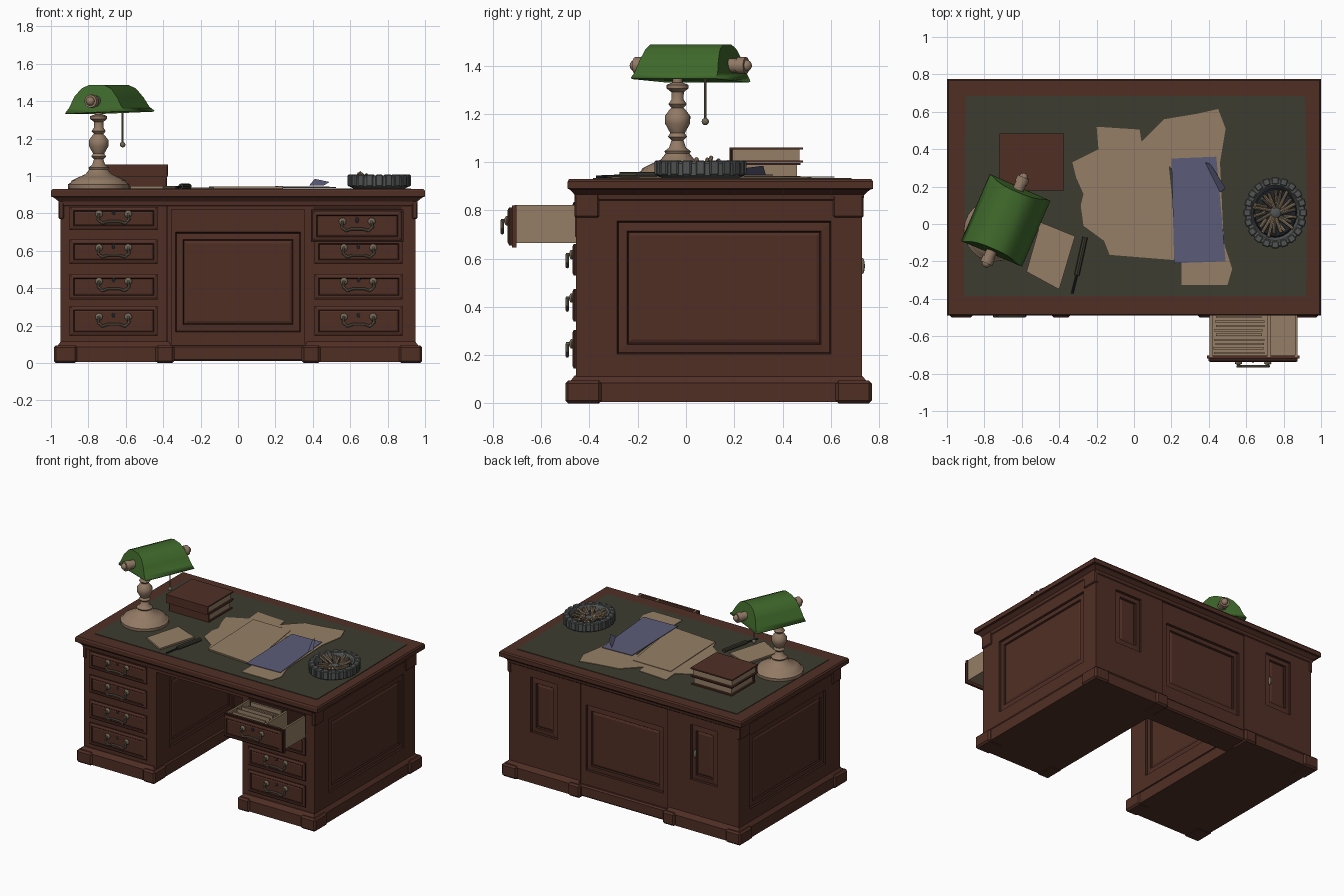
import bpy, bmesh, math, random
from mathutils import Vector, Matrix

if "Cube" in bpy.data.objects:
    bpy.data.objects.remove(bpy.data.objects["Cube"])

random.seed(4)

def material(name, rgb):
    m = bpy.data.materials.new(name)
    m.diffuse_color = (*rgb, 1)
    m.use_nodes = True
    m.node_tree.nodes["Principled BSDF"].inputs["Base Color"].default_value = m.diffuse_color
    return m

WOOD = material("red_brown_wood", (0.080, 0.028, 0.018))
DARK = material("dark_wood", (0.036, 0.013, 0.009))
LEATHER = material("olive_leather", (0.047, 0.045, 0.029))
GREEN = material("green_glass", (0.050, 0.140, 0.024))
TAN = material("tan_paper", (0.300, 0.212, 0.132))
BLUE = material("blue_folder", (0.105, 0.105, 0.190))
BRASS = material("pale_brass", (0.290, 0.195, 0.130))
AGED = material("aged_brass", (0.170, 0.140, 0.095))
GREY = material("grey_stone", (0.085, 0.088, 0.088))
INK = material("blue_black", (0.014, 0.018, 0.022))

def finish(name, bm, mat, smooth=False, mats=None):
    bmesh.ops.recalc_face_normals(bm, faces=bm.faces)
    me = bpy.data.meshes.new(name)
    bm.to_mesh(me)
    bm.free()
    for m in mats or [mat]:
        me.materials.append(m)
    ob = bpy.data.objects.new(name, me)
    bpy.context.collection.objects.link(ob)
    if smooth:
        bpy.context.view_layer.objects.active = ob
        ob.select_set(True)
        bpy.ops.object.shade_smooth_by_angle(angle=math.radians(40))
        ob.select_set(False)
    return ob

def box(name, x0, x1, y0, y1, z0, z1, mat, bevel=0):
    bm = bmesh.new()
    bmesh.ops.create_cube(bm, size=1)
    for v in bm.verts:
        v.co = ((x0 + x1) / 2 + v.co.x * (x1 - x0), (y0 + y1) / 2 + v.co.y * (y1 - y0),
                (z0 + z1) / 2 + v.co.z * (z1 - z0))
    if bevel:
        bmesh.ops.bevel(bm, geom=bm.edges[:], offset=bevel, segments=1, affect='EDGES')
    return finish(name, bm, mat)

FACE = {"front": lambda u, v, d: (u, -d, v), "back": lambda u, v, d: (u, d, v),
        "right": lambda u, v, d: (d, u, v), "left": lambda u, v, d: (-d, u, v),
        "top": lambda u, v, d: (u, v, d)}

def stepped(name, side, loops, mat, dark=()):
    """Skin nested rectangles (u0, u1, v0, v1, depth); rings listed in dark get the dark wood."""
    bm = bmesh.new()
    rings = []
    for u0, u1, v0, v1, d in loops:
        rings.append([bm.verts.new(FACE[side](u, v, d)) for u, v in
                      ((u0, v0), (u1, v0), (u1, v1), (u0, v1))])
    bm.faces.new(rings[0])
    for i in range(len(rings) - 1):
        for k in range(4):
            f = bm.faces.new((rings[i][k], rings[i][k - 1], rings[i + 1][k - 1], rings[i + 1][k]))
            f.material_index = int(i in dark)
    bm.faces.new(rings[-1])
    return finish(name, bm, mat, mats=[mat, DARK])

def panel(name, side, slab, hole, d, t=0.022):
    """Slab with a recessed, moulded field."""
    def grow(r, k, depth):
        return (r[0] + k, r[1] - k, r[2] + k, r[3] - k, depth)
    stepped(name, side, [grow(slab, 0, d - t), grow(slab, 0, d), grow(hole, 0, d),
                         grow(hole, 0.006, d - 0.012), grow(hole, 0.04, d - 0.008),
                         grow(hole, 0.046, d - 0.018), grow(hole, 0.06, d - 0.012)], WOOD, (2, 4))

def lathe(name, prof, x, y, mat, n=24, sy=1, smooth=True):
    bm = bmesh.new()
    rings = [[bm.verts.new((x + r * math.cos(2 * math.pi * k / n),
                            y + sy * r * math.sin(2 * math.pi * k / n), z)) for k in range(n)]
             for r, z in prof]
    for a, b in zip(rings, rings[1:]):
        for k in range(n):
            bm.faces.new((a[k - 1], a[k], b[k], b[k - 1]))
    bm.faces.new(rings[0])
    bm.faces.new(rings[-1])
    return finish(name, bm, mat, smooth)

def sheet(name, pts, z, mat, t=0.004):
    bm = bmesh.new()
    f = bm.faces.new([bm.verts.new((x, y, z)) for x, y in pts])
    new = bmesh.ops.extrude_face_region(bm, geom=[f])["geom"]
    for v in new:
        if isinstance(v, bmesh.types.BMVert):
            v.co.z += t
    return finish(name, bm, mat)

def tube(name, pts, r, mat, n=8):
    """Round rod through the points."""
    bm = bmesh.new()
    pts = [Vector(p) for p in pts]
    for a, b in zip(pts, pts[1:]):
        q = (b - a).to_track_quat('Z', 'Y').to_matrix().to_4x4()
        bmesh.ops.create_cone(bm, cap_ends=True, segments=n, radius1=r, radius2=r,
                              depth=(b - a).length + r * 0.6,
                              matrix=Matrix.Translation((a + b) / 2) @ q)
    return finish(name, bm, mat, True)

def ball(name, p, r, mat, scale=(1, 1, 1)):
    bm = bmesh.new()
    bmesh.ops.create_uvsphere(bm, u_segments=12, v_segments=8, radius=r,
                              matrix=Matrix.Translation(p) @ Matrix.Diagonal((*scale, 1)))
    return finish(name, bm, mat, True)

# Pedestals, plinths, feet and panelled sides
for s, tag, side, inner in ((-1, "left", "left", "right"), (1, "right", "right", "left")):
    def xr(a, b):
        return (min(s * a, s * b), max(s * a, s * b))
    box(tag + "_pedestal", *xr(0.375, 0.93), -0.44, 0.71, 0.03, 0.86, WOOD)
    a, b = xr(0.35, 0.97)
    stepped(tag + "_plinth", "top", [(a, b, -0.485, 0.755, 0.005), (a, b, -0.485, 0.755, 0.085),
                                     (a + 0.022, b - 0.022, -0.462, 0.73, 0.115)], WOOD)
    for y0, y1 in ((-0.5, -0.35), (0.62, 0.77)):
        for x0, x1 in ((0.34, 0.44), (0.86, 0.985)):
            box(tag + "_foot", *xr(x0, x1), y0, y1, 0, 0.095, WOOD, 0.012)
    panel(tag + "_side_panel", side, (-0.455, 0.725, 0.1, 0.87), (-0.285, 0.60, 0.205, 0.755), 0.95)
    panel(tag + "_kneehole_panel", inner, (-0.455, 0.56, 0.1, 0.87), (-0.30, 0.46, 0.2, 0.72), -0.355)
    for y0, y1 in ((-0.462, -0.36), (0.61, 0.735)):
        box(tag + "_corner_block", *xr(0.93, 0.96), y0, y1, 0.77, 0.87, WOOD, 0.006)
    panel(tag + "_back_panel", "back", (*xr(0.36, 0.95), 0.1, 0.87), (*xr(0.55, 0.77), 0.37, 0.78), 0.73)

# Centre back wall of the kneehole
box("back_wall", -0.38, 0.38, 0.58, 0.70, 0.03, 0.86, WOOD)
box("back_wall_plinth", -0.36, 0.36, 0.54, 0.745, 0.01, 0.095, WOOD, 0.01)
panel("kneehole_back_panel", "front", (-0.37, 0.37, 0.08, 0.86), (-0.335, 0.335, 0.165, 0.70), -0.56)
panel("centre_back_panel", "back", (-0.36, 0.36, 0.09, 0.87), (-0.32, 0.32, 0.2, 0.69), 0.722)
box("front_rail", -0.37, 0.37, -0.455, -0.41, 0.82, 0.88, WOOD)
box("kneehole_ceiling", -0.38, 0.38, -0.44, 0.60, 0.83, 0.86, WOOD)
ball("door_escutcheon", (-0.585, 0.73, 0.57), 0.014, AGED, (0.7, 0.8, 2.4))

# Desktop with cove moulding and leather inlay
def rim(k, z):
    return (-0.95 - k, 0.95 + k, -0.455 - k * 0.7, 0.73 + k * 0.9, z)
stepped("desktop", "top", [rim(0, 0.84), rim(0.006, 0.845), rim(0.01, 0.865), rim(0.035, 0.885),
                           rim(0.05, 0.89), rim(0.05, 0.92), rim(0.042, 0.93)], WOOD, (3,))
sheet("leather_inlay", [(-0.91, -0.385), (0.92, -0.385), (0.925, 0.1), (0.915, 0.685), (-0.9, 0.685),
                        (-0.905, 0.2)], 0.928, LEATHER, 0.006)

# Drawer fronts with swinging handles
def handle(x, y, z):
    arc = [(-0.078, 0.022), (-0.083, -0.008), (-0.06, -0.028), (-0.03, -0.018), (0.03, -0.018),
           (0.06, -0.028), (0.083, -0.008), (0.078, 0.022)]
    tube("handle_bail", [(x + u, y - 0.026, z + v) for u, v in arc], 0.007, AGED)
    for u in (-0.078, 0.078):
        ball("handle_rose", (x + u, y - 0.008, z + 0.022), 0.02, AGED, (1, 0.5, 1))
        tube("handle_post", [(x + u, y, z + 0.022), (x + u, y - 0.03, z + 0.022)], 0.007, AGED)
    ball("keyhole_plate", (x, y, z + 0.03), 0.012, INK, (0.8, 0.4, 1.3))

def drawer_front(name, x, hw, z0, z1, d):
    stepped(name, "front", [(x - hw + k, x + hw - k, z0 + k, z1 - k, d + e) for k, e in
                            ((-0.009, -0.03), (-0.009, -0.013), (0, -0.013), (0, 0), (0.012, 0.006),
                             (0.02, 0.006), (0.025, 0.0), (0.032, 0.003))], WOOD, (1, 2, 5))

ROWS = ((0.145, 0.305, 0.225), (0.34, 0.475, 0.415), (0.53, 0.66, 0.595), (0.712, 0.835, 0.775))
for s, x in ((-1, -0.665), (1, 0.645)):
    box("drawer_face_frame", x - 0.285, x + 0.285, -0.455, -0.43, 0.1, 0.87, WOOD)
    for i, (z0, z1, hz) in enumerate(ROWS):
        if s < 0 or i < 3:
            drawer_front("drawer_front", x, 0.235, z0, z1, 0.465)
            handle(x, -0.466, hz)

# Open drawer full of files
box("drawer_opening", 0.405, 0.875, -0.459, -0.45, 0.69, 0.835, DARK)
drawer_front("open_drawer_front", 0.637, 0.238, 0.655, 0.812, 0.733)
handle(0.637, -0.735, 0.735)
box("drawer_floor", 0.405, 0.87, -0.71, -0.45, 0.665, 0.68, TAN)
for x in (0.405, 0.715, 0.86):
    box("drawer_wall", x, x + 0.014, -0.71, -0.45, 0.665, 0.822, TAN)
for i in range(10):
    y = -0.695 + i * 0.024
    box("file_sheet", 0.425 + random.uniform(0, 0.015), 0.70 - random.uniform(0, 0.02),
        y, y + random.uniform(0.007, 0.015), 0.68, random.uniform(0.785, 0.825), TAN)

# Lamp base and stem
LX, LY = -0.745, -0.035
lathe("lamp_base_and_stem",
      [(0.163, 0.932), (0.165, 0.955), (0.15, 0.965), (0.145, 0.975), (0.115, 0.99), (0.07, 1.01),
       (0.05, 1.035), (0.055, 1.045), (0.035, 1.06), (0.025, 1.09), (0.04, 1.105), (0.03, 1.12),
       (0.052, 1.16), (0.053, 1.19), (0.035, 1.215), (0.025, 1.225), (0.038, 1.24), (0.025, 1.26),
       (0.026, 1.29), (0.045, 1.305), (0.045, 1.32), (0.02, 1.33), (0.02, 1.40)], LX, LY, BRASS)

# Lamp shade: arched section running along a slanted axis
AX = Vector((0.396, 0.918, 0))
CR = Vector((0.918, -0.396, 0))
C = Vector((-0.69, 0.02, 0))
ARCH = [(-0.172, 1.335), (-0.15, 1.365), (-0.125, 1.425), (-0.085, 1.47), (-0.04, 1.488), (0.04, 1.488),
        (0.085, 1.468), (0.125, 1.42), (0.155, 1.37), (0.182, 1.35)]
bm = bmesh.new()
ends = []
for sgn in (-1, 1):
    ends.append([bm.verts.new(C + CR * u + AX * sgn * (0.195 - 0.2 * (z - 1.335)) + Vector((0, 0, z)))
                 for u, z in ARCH])
for k in range(len(ARCH) - 1):
    bm.faces.new((ends[0][k], ends[0][k + 1], ends[1][k + 1], ends[1][k]))
for e in ends:
    bm.faces.new(e)
shade = finish("lamp_shade", bm, GREEN, True)
thick = shade.modifiers.new("glass_thickness", 'SOLIDIFY')
thick.thickness = 0.008

# Shade axle, finials and pull chain
def on_axis(t):
    return C + AX * t + Vector((0, 0, 1.40))
tube("shade_axle", [on_axis(-0.22), on_axis(0.22)], 0.014, BRASS)
for s in (-1, 1):
    tube("finial_collar", [on_axis(s * 0.185), on_axis(s * 0.208)], 0.03, BRASS, 14)
    tube("finial_disc", [on_axis(s * 0.225), on_axis(s * 0.24)], 0.035, BRASS, 14)
    ball("finial_tip", on_axis(s * 0.25), 0.024, BRASS)
tube("pull_chain", [(-0.617, 0.08, 1.18), (-0.617, 0.08, 1.40)], 0.005, AGED)
ball("chain_bead", (-0.617, 0.08, 1.168), 0.015, AGED)

# Stacked books, spine to the front
for x0, x1, y0, y1, z0 in ((-0.71, -0.38, 0.20, 0.475, 0.934), (-0.72, -0.375, 0.18, 0.485, 0.998)):
    box("book_pages", x0 + 0.012, x1 - 0.01, y0 + 0.01, y1 - 0.015, z0 + 0.004, z0 + 0.058, TAN)
    for z in (z0, z0 + 0.054):
        box("book_cover", x0, x1, y0, y1, z, z + 0.009, WOOD)
    box("book_spine", x0, x1, y0, y0 + 0.012, z0, z0 + 0.062, WOOD, 0.004)

# Loose papers, folder, notepad and pen
sheet("torn_map", [(-0.33, 0.33), (-0.19, 0.40), (-0.2, 0.52), (0.03, 0.505), (0.04, 0.44), (0.17, 0.46),
                   (0.24, -0.195), (-0.13, -0.165), (-0.16, -0.09), (-0.27, -0.01), (-0.285, 0.1),
                   (-0.27, 0.16), (-0.31, 0.25)], 0.934, TAN)
sheet("torn_page", [(0.04, 0.44), (0.16, 0.56), (0.34, 0.59), (0.45, 0.615), (0.49, 0.51), (0.46, 0.33),
                    (0.48, -0.1), (0.525, -0.24), (0.50, -0.325), (0.255, -0.325), (0.255, -0.2),
                    (0.2, 0.3)], 0.936, TAN)
sheet("letter", [(-0.155, 0.40), (0.155, 0.40), (0.24, -0.19), (-0.13, -0.16)], 0.939, TAN)
sheet("blue_folder", [(0.2, 0.35), (0.44, 0.36), (0.49, -0.2), (0.215, -0.21)], 0.944, BLUE)
bm = bmesh.new()
flap = [bm.verts.new(p) for p in ((0.38, 0.33, 0.949), (0.46, 0.17, 0.95), (0.49, 0.19, 0.968),
                                  (0.41, 0.32, 0.985))]
bm.faces.new(flap)
finish("folder_curled_flap", bm, BLUE)
sheet("notepad", [(-0.50, 0.01), (-0.315, -0.065), (-0.40, -0.35), (-0.575, -0.255)], 0.934, TAN, 0.012)
tube("pen_barrel", [(-0.262, -0.075, 0.945), (-0.305, -0.27, 0.945)], 0.014, LEATHER)
tube("pen_nib", [(-0.305, -0.27, 0.943), (-0.33, -0.37, 0.938)], 0.006, INK)

# Ashtray with notched rim, ash and stubs
TX, TY, SY = 0.755, 0.06, 1.14
lathe("ashtray", [(0.14, 0.934), (0.162, 0.945), (0.162, 0.995), (0.155, 1.003), (0.13, 1.003),
                  (0.122, 0.99), (0.115, 0.955)], TX, TY, GREY, 32, SY)
for k in range(20):
    a = 2 * math.pi * k / 20
    ob = box("rim_block", -0.019, 0.019, -0.019, 0.019, -0.031, 0.031, GREY, 0.005)
    ob.location = (TX + 0.15 * math.cos(a), TY + 0.15 * SY * math.sin(a), 0.976)
    ob.rotation_euler.z = a
lathe("ash_bed", [(0.118, 0.955), (0.11, 0.966), (0.03, 0.972)], TX, TY, INK, 20, SY)
ball("ash_heap", (TX, TY, 0.967), 0.035, GREY, (1, 1, 0.5))
for k in range(22):
    a = 2 * math.pi * (k + random.uniform(-0.3, 0.3)) / 22
    r0, r1 = random.uniform(0.02, 0.06), random.uniform(0.095, 0.118)
    tube("cigarette_stub", [(TX + r0 * math.cos(a), TY + r0 * SY * math.sin(a), 0.972),
                            (TX + r1 * math.cos(a + 0.15), TY + r1 * SY * math.sin(a + 0.15),
                             random.uniform(0.975, 1.02))], 0.009, TAN if k % 4 else AGED)
